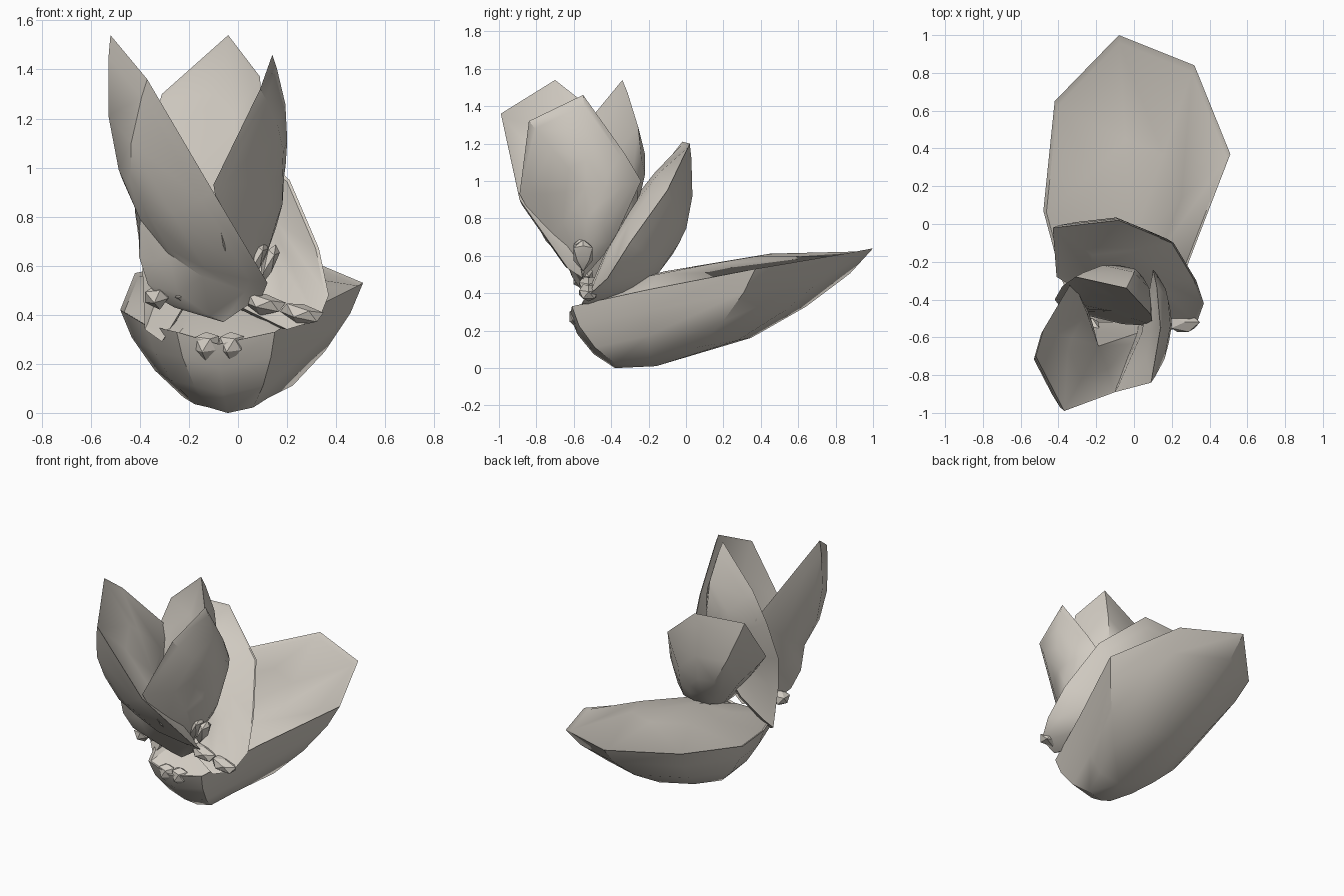
import bpy, bmesh, math
from mathutils import Vector

cube = bpy.data.objects.get("Cube")
if cube:
    bpy.data.objects.remove(cube, do_unlink=True)

pearl = bpy.data.materials.new("shell_beige")
pearl.use_nodes = True
colour = (0.64, 0.60, 0.54, 1)
pearl.diffuse_color = colour
pearl.node_tree.nodes["Principled BSDF"].inputs["Base Color"].default_value = colour

ROUND = ((.1, .2), (.38, .65), (.68, .92))
BROAD = ((.1, .28), (.3, .61), (.55, .88))


def finish(bm, name, angle):
    bmesh.ops.recalc_face_normals(bm, faces=bm.faces)
    mesh = bpy.data.meshes.new(name)
    bm.to_mesh(mesh)
    bm.free()
    mesh.materials.append(pearl)
    ob = bpy.data.objects.new(name, mesh)
    bpy.context.collection.objects.link(ob)
    bpy.ops.object.select_all(action='DESELECT')
    ob.select_set(True)
    bpy.context.view_layer.objects.active = ob
    bpy.ops.object.shade_smooth_by_angle(angle=math.radians(angle))
    return ob


def shell(name, rim, foot, apex, lift, profile=ROUND):
    """Half shell: a rim loop, a rounded back towards apex and a shallow inner face."""
    rim = [Vector(p) for p in rim]
    foot, bulge = Vector(foot), Vector(apex) - Vector(foot)
    bm = bmesh.new()

    def ring(t, f):
        return [bm.verts.new(p.lerp(foot, t) + bulge * f) for p in rim]

    def join(a, b):
        for i in range(len(a)):
            j = (i + 1) % len(a)
            bm.faces.new((a[i], a[j], b[j], b[i]))

    def cap(a, f):
        tip = bm.verts.new(foot + bulge * f)
        for i in range(len(a)):
            bm.faces.new((a[i], a[(i + 1) % len(a)], tip))

    edge = ring(0, 0)
    # Rounded back
    last = edge
    for t, f in profile:
        new = ring(t, f)
        join(last, new)
        last = new
    cap(last, 1)
    # Thin lip and inner face
    lip = ring(.035, .02)
    join(edge, lip)
    inner = ring(.5, -lift * .8)
    join(lip, inner)
    cap(inner, -lift)
    return finish(bm, name, 40)


def hinge(name, place, size, turn):
    """Crumpled hinge: two faceted lobes side by side."""
    bm = bmesh.new()
    for side in (-1, 1):
        lobe = bmesh.ops.create_icosphere(bm, subdivisions=1, radius=1)["verts"]
        for v in lobe:
            v.co = Vector((v.co.x * .6 + side * .5, v.co.y, v.co.z + abs(v.co.x) * .3))
            v.co = Vector(a * b for a, b in zip(v.co, size))
    ob = finish(bm, name, 25)
    ob.location = place
    ob.rotation_euler.y = math.radians(turn)
    return ob


# Large shell lying on its back
shell("lower_shell",
      [(-.08, -.62, .28), (-.25, -.61, .33), (-.38, -.3, .36), (-.48, .07, .42),
       (-.42, .65, .57), (-.08, 1, .64), (.32, .84, .61), (.51, .37, .53),
       (.29, -.2, .42), (.15, -.61, .33)],
      (-.01, -.12, .41), (-.01, -.16, .01), .27, BROAD)

# Upright shell leaning to the front
shell("front_shell",
      [(.1, -.55, .48), (.12, -.63, .53), (-.1, -.89, .9), (-.37, -.99, 1.36),
       (-.52, -.7, 1.54), (-.48, -.56, 1.43), (-.32, -.29, 1.1), (-.26, -.4, .7),
       (-.26, -.52, .43), (-.06, -.52, .37)],
      (-.2, -.65, .95), (-.4, -.71, .79), .06)

# Upright shell on the left side
shell("side_shell",
      [(.02, -.55, .48), (-.06, -.75, .68), (-.1, -.89, .93), (.09, -.84, 1.32),
       (.14, -.55, 1.46), (.12, -.33, 1.15), (.1, -.24, 1.0), (.08, -.4, .65)],
      (.04, -.58, 1.0), (.18, -.54, .96), 0)

# Upright shell behind them
shell("middle_shell",
      [(-.31, -.47, .29), (-.38, -.4, .34), (-.39, -.44, .6), (-.42, -.4, .82),
       (-.38, -.33, 1.08), (-.31, -.28, 1.3), (-.04, -.34, 1.54), (.09, -.48, 1.37),
       (.1, -.54, 1.1), (-.06, -.53, .7)],
      (-.12, -.46, 1.05), (-.01, -.26, .95), 0)

# Shell tilted to the rear
shell("rear_shell",
      [(.2, -.56, .34), (.33, -.53, .38), (.37, -.42, .48), (.33, -.3, .67),
       (.21, -.1, .95), (-.08, .02, 1.2), (-.43, -.02, 1.21), (-.41, -.28, .88),
       (-.05, -.5, .46)],
      (-.03, -.25, .82), (-.08, -.07, .61), .2)

# Crumpled hinge ends
hinge("lower_hinge", (-.08, -.58, .27), (.1, .05, .06), 0)
hinge("middle_hinge", (-.28, -.55, .48), (.1, .06, .05), -12)
hinge("rear_hinge", (.18, -.52, .42), (.16, .06, .045), 15)
hinge("side_hinge", (.1, -.55, .61), (.05, .06, .09), 20)
